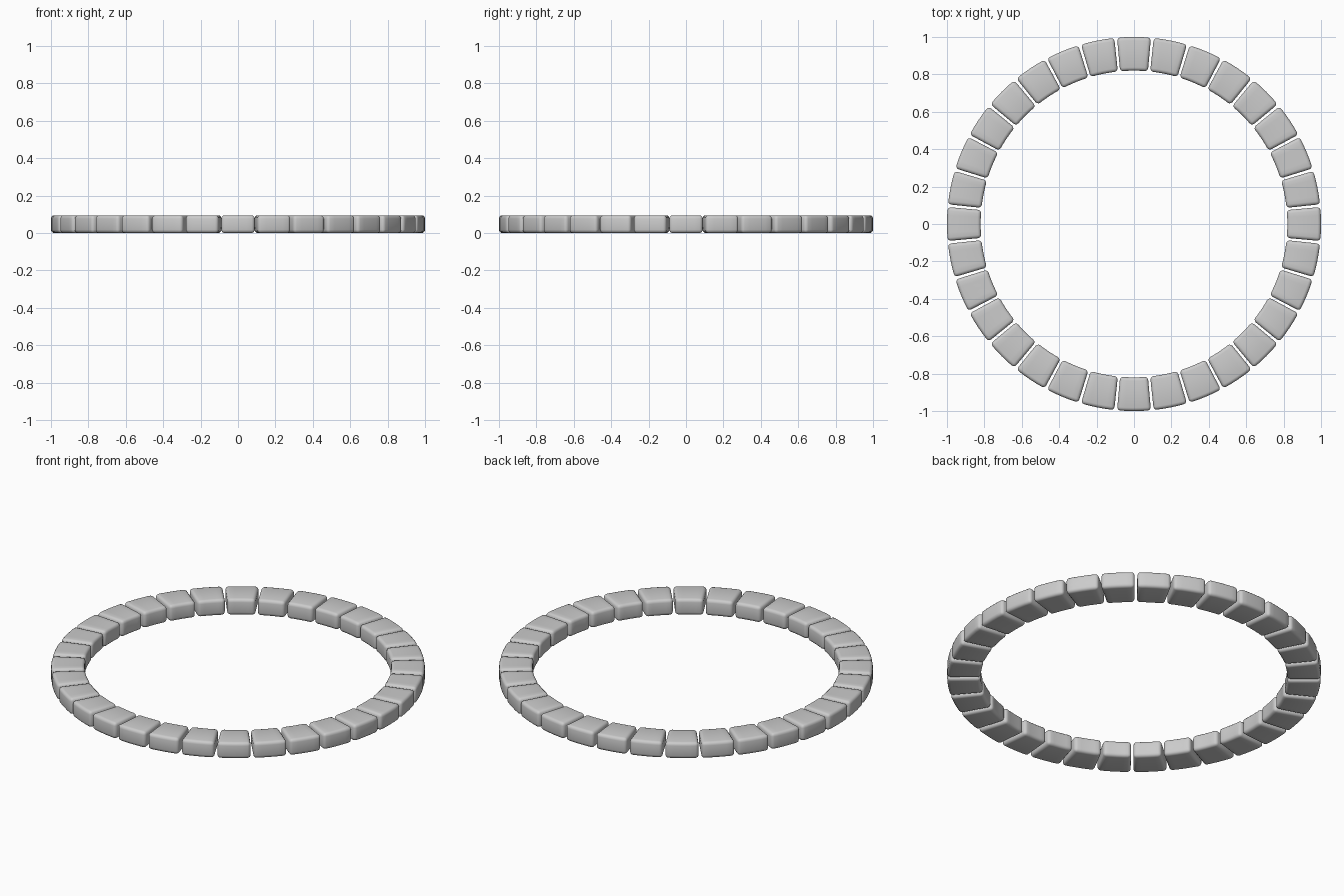
import bpy, bmesh
from math import radians, sin, cos, tau

if "Cube" in bpy.data.objects:
    bpy.data.objects.remove(bpy.data.objects["Cube"])

COUNT = 32
R_IN, R_OUT, HEIGHT = 0.82, 1.0, 0.095
HALF = radians(5.2)
STEPS = 4


def stone_mesh():
    # One curved block: rectangular section swept along a short arc
    bm = bmesh.new()
    section = [(R_IN, 0), (R_OUT, 0), (R_OUT, HEIGHT), (R_IN, HEIGHT)]
    rings = []
    for i in range(STEPS + 1):
        a = -HALF + 2 * HALF * i / STEPS
        rings.append([bm.verts.new((r * cos(a), r * sin(a), z)) for r, z in section])
    for p, q in zip(rings, rings[1:]):
        for k in range(4):
            n = (k + 1) % 4
            bm.faces.new((p[k], p[n], q[n], q[k]))
    bm.faces.new(rings[0])
    bm.faces.new(rings[-1])
    bmesh.ops.recalc_face_normals(bm, faces=bm.faces)
    # Round every sharp edge
    sharp = [e for e in bm.edges if e.calc_face_angle() > radians(40)]
    bmesh.ops.bevel(bm, geom=sharp, offset=0.018, offset_type='OFFSET',
                    segments=3, profile=0.5, affect='EDGES')
    for f in bm.faces:
        f.smooth = True
    me = bpy.data.meshes.new("stone")
    bm.to_mesh(me)
    bm.free()
    return me


# Ring of stones sharing one mesh
mesh = stone_mesh()
for i in range(COUNT):
    ob = bpy.data.objects.new(f"ring_stone_{i + 1:02d}", mesh)
    ob.rotation_euler.z = tau * i / COUNT
    bpy.context.collection.objects.link(ob)
